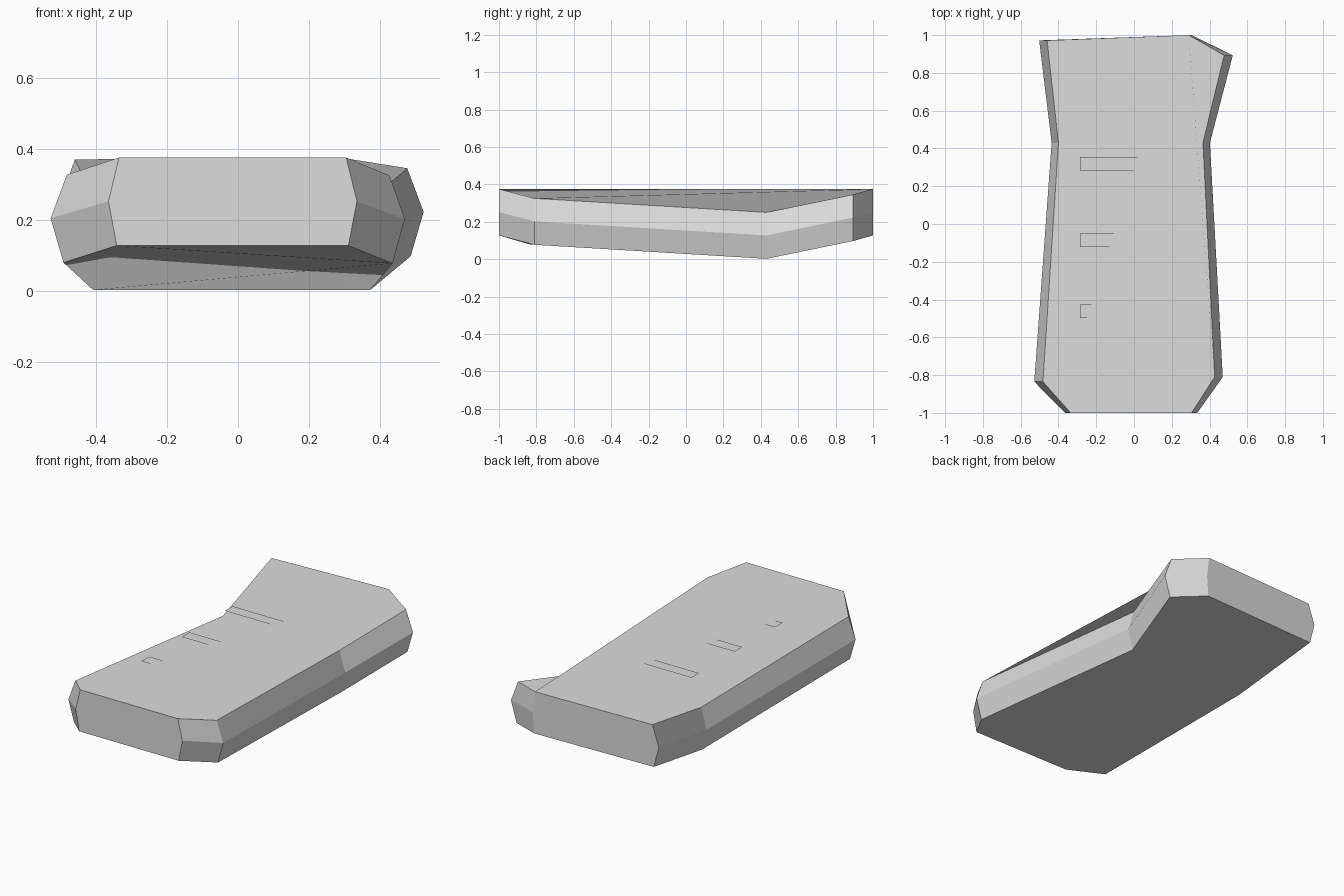
import bpy, bmesh
from mathutils import Vector

cube = bpy.data.objects.get("Cube")
if cube:
    bpy.data.objects.remove(cube)

grey = bpy.data.materials.new("light_grey")
grey.use_nodes = True
COLOUR = (0.72, 0.72, 0.72, 1)
grey.diffuse_color = COLOUR
grey.node_tree.nodes["Principled BSDF"].inputs["Base Color"].default_value = COLOUR


def add_object(name, bm):
    mesh = bpy.data.meshes.new(name)
    bm.to_mesh(mesh)
    bm.free()
    mesh.materials.append(grey)
    obj = bpy.data.objects.new(name, mesh)
    bpy.context.collection.objects.link(obj)
    return obj


# Body outline, counter-clockwise: top x, top y, widest x, widest y, top height
outline = {
    "front_r": (-0.335, -1.0, -0.365, -1.0, 0.375),
    "front_l": (0.305, -1.0, 0.335, -1.0, 0.375),
    "corner_l": (0.427, -0.81, 0.47, -0.81, 0.325),
    "waist_l": (0.365, 0.43, 0.402, 0.43, 0.25),
    "hip_l": (0.477, 0.893, 0.523, 0.893, 0.345),
    "back_l": (0.29, 1.0, 0.305, 1.0, 0.375),
    "back_r": (-0.46, 0.972, -0.502, 0.972, 0.37),
    "waist_r": (-0.4, 0.43, -0.436, 0.43, 0.25),
    "corner_r": (-0.482, -0.835, -0.528, -0.835, 0.327),
}

# Creased top and bottom panels
top_panels = (
    "front_r front_l corner_l", "front_r corner_l back_l", "corner_l waist_l back_l",
    "waist_l hip_l back_l", "front_r back_l waist_r", "back_l back_r waist_r",
    "front_r waist_r corner_r",
)
bottom_panels = (
    "front_r front_l corner_l", "front_r corner_l waist_r", "corner_l waist_l waist_r",
    "waist_l hip_l back_l", "waist_l back_l waist_r", "back_l back_r waist_r",
    "front_r waist_r corner_r",
)

# Slab body: three rings joined by two bands, closed by the panels
bm = bmesh.new()
top, middle, bottom = {}, {}, {}
for key, (x, y, wide_x, wide_y, z) in outline.items():
    top[key] = bm.verts.new((x, y, z))
    middle[key] = bm.verts.new((wide_x, wide_y, z - 0.123))
    bottom[key] = bm.verts.new((x * 1.02, y, max(z - 0.248, 0)))
keys = list(outline)
for upper, lower in ((top, middle), (middle, bottom)):
    for a, b in zip(keys, keys[1:] + keys[:1]):
        bm.faces.new((lower[a], lower[b], upper[b], upper[a]))
for panel in top_panels:
    bm.faces.new([top[k] for k in panel.split()])
for panel in bottom_panels:
    bm.faces.new([bottom[k] for k in reversed(panel.split())])
body = add_object("body", bm).data

# Shade each panel group as one even surface and keep the bands flat
normals = []
for poly in body.polygons:
    poly.use_smooth = True
    normal = poly.normal.copy()
    if len(poly.vertices) == 3:
        normal = Vector((0, 0, 1 if normal.z > 0 else -1))
    normals += [normal] * len(poly.vertices)
body.normals_split_custom_set(normals)

# Thin level strips, each sinking into the top along its crease
for name, y, end in (("long_strip", 0.32, 0.08),
                     ("medium_strip", -0.085, -0.05),
                     ("short_strip", -0.462, -0.165)):
    bm = bmesh.new()
    corners = ((-0.285, -1), (end, -1), (end, 1), (-0.285, 1))
    bm.faces.new([bm.verts.new((x, y + side * 0.036, 0.366)) for x, side in corners])
    add_object(name, bm)
